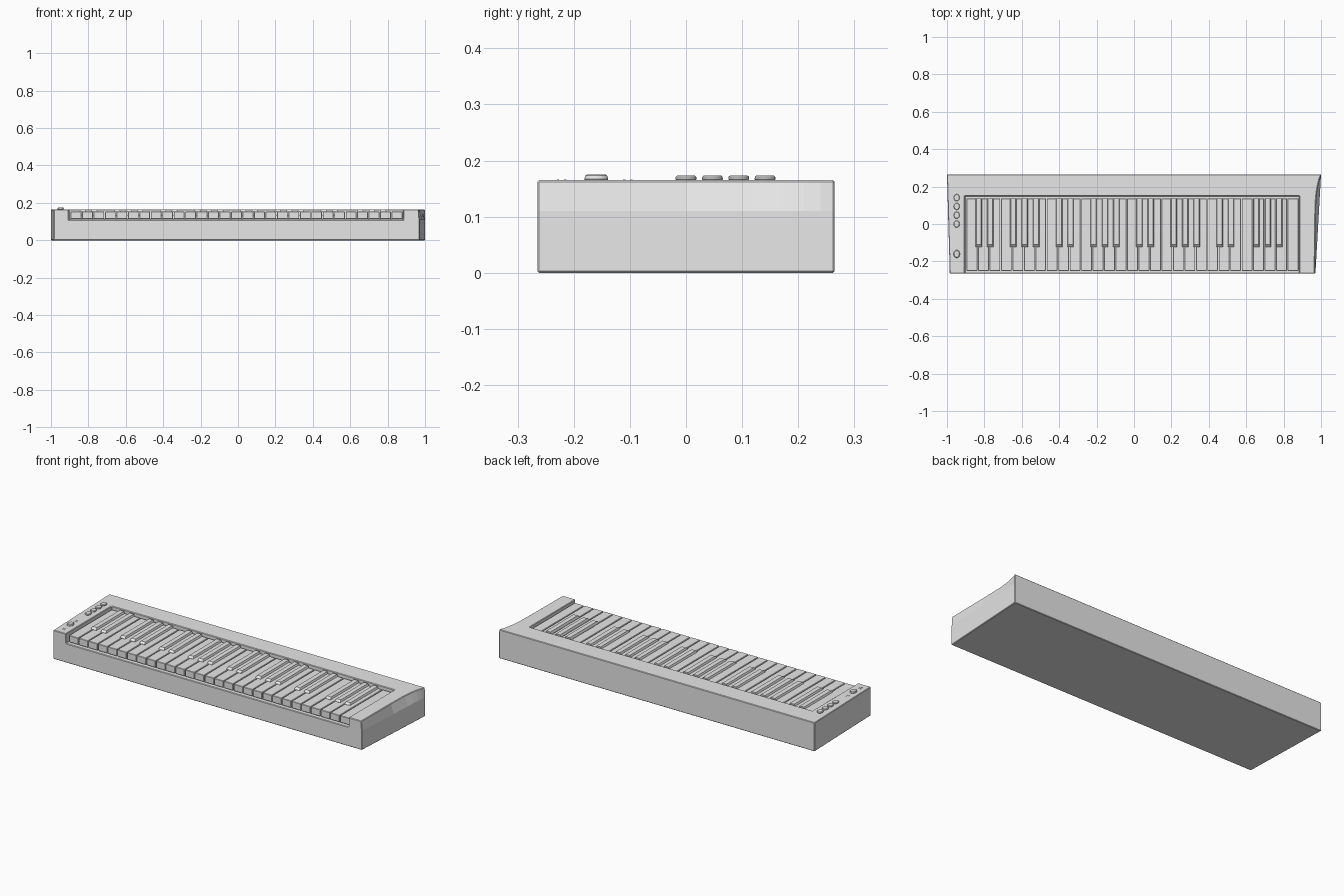
import bpy, bmesh
from mathutils import Matrix

cube = bpy.data.objects.get("Cube")
if cube:
    bpy.data.objects.remove(cube, do_unlink=True)

grey = bpy.data.materials.new("plain_grey")
grey.use_nodes = True
grey.diffuse_color = (0.8, 0.8, 0.8, 1)
grey.node_tree.nodes["Principled BSDF"].inputs["Base Color"].default_value = (0.8, 0.8, 0.8, 1)


def finish(bm, name):
    bmesh.ops.recalc_face_normals(bm, faces=bm.faces)
    mesh = bpy.data.meshes.new(name)
    bm.to_mesh(mesh)
    bm.free()
    mesh.materials.append(grey)
    obj = bpy.data.objects.new(name, mesh)
    bpy.context.collection.objects.link(obj)
    return obj


def loft(name, rings):
    """Closed solid through matching rings of points."""
    bm = bmesh.new()
    loops = [[bm.verts.new(p) for p in ring] for ring in rings]
    n = len(loops[0])
    for a, b in zip(loops, loops[1:]):
        for i in range(n):
            j = (i + 1) % n
            bm.faces.new((a[i], a[j], b[j], b[i]))
    bm.faces.new(loops[0][::-1])
    bm.faces.new(loops[-1])
    return finish(bm, name)


def rect(x0, x1, y0, y1, z):
    return [(x0, y0, z), (x1, y0, z), (x1, y1, z), (x0, y1, z)]


def box(name, x0, x1, y0, y1, z0, z1):
    return loft(name, [rect(x0, x1, y0, y1, z0), rect(x0, x1, y0, y1, z1)])


def bevel(obj, width, segments=1):
    mod = obj.modifiers.new("soft_edges", "BEVEL")
    mod.width = width
    mod.segments = segments
    mod.limit_method = "ANGLE"
    mod.angle_limit = 0.8


def round_cap(name, x, y, r_low, r_top, height, x_scale):
    bm = bmesh.new()
    bmesh.ops.create_cone(bm, cap_ends=True, segments=24, radius1=r_low, radius2=r_top,
                          depth=height, matrix=Matrix.Translation((0, 0, height / 2)))
    bmesh.ops.scale(bm, vec=(x_scale, 1, 1), verts=bm.verts)
    obj = finish(bm, name)
    obj.location = (x, y, TOP)
    bevel(obj, 0.002)
    return obj


TOP, FLOOR, HALF = 0.165, 0.11, 0.265
KEY_START, KEY_PITCH = -0.897, 0.0613

# Case: slightly tapered plan, with the left end scooped in towards its top
scoop = [(-HALF, 0.966), (0.0, 0.968), (0.12, 0.971), (0.17, 0.976),
         (0.21, 0.983), (0.24, 0.991), (HALF, 1.0)]


def case_ring(z, scooped):
    side = [(x if scooped else 1 - 0.03 * (HALF - y) / (2 * HALF), y, z) for y, x in scoop]
    return [(-0.985, -HALF, z)] + side + [(-1.0, HALF, z)]


case = loft("case", [case_ring(0, False), case_ring(FLOOR, False), case_ring(TOP, True)])
cutter = box("key_bed_cutter", -0.905, 0.885, -0.4, 0.15, FLOOR, 0.3)
cutter.hide_render = True
cutter.hide_viewport = True
cut = case.modifiers.new("key_bed", "BOOLEAN")
cut.operation = "DIFFERENCE"
cut.solver = "EXACT"
cut.object = cutter
bevel(case, 0.003)

# White keys
for i in range(29):
    x = KEY_START + i * KEY_PITCH
    key = box(f"white_key_{i + 1}", x + 0.002, x + KEY_PITCH - 0.002, -0.25, 0.137, FLOOR + 0.004, 0.153)
    bevel(key, 0.002)

# Black keys: tapered, with a sloping front
for i in range(1, 28):
    if i % 7 in (0, 3):
        continue
    x = KEY_START + i * KEY_PITCH + (0.018 if i > 24 else 0.006)
    loft(f"black_key_{i}", [rect(x - 0.017, x + 0.017, -0.122, 0.137, 0.13),
                            rect(x - 0.017, x + 0.017, -0.122, 0.137, 0.154),
                            rect(x - 0.013, x + 0.013, -0.11, 0.137, 0.164)])

# Controls on the right end block
round_cap("volume_knob", -0.948, -0.16, 0.022, 0.019, 0.01, 0.8)
for i in range(4):
    round_cap(f"button_{i + 1}", -0.948, i * 0.047, 0.019, 0.018, 0.008, 0.85)
for i, y in enumerate((-0.228, -0.215, -0.11, -0.097)):
    box(f"knob_mark_{i + 1}", -0.957, -0.939, y - 0.002, y + 0.002, TOP - 0.001, TOP + 0.001)
